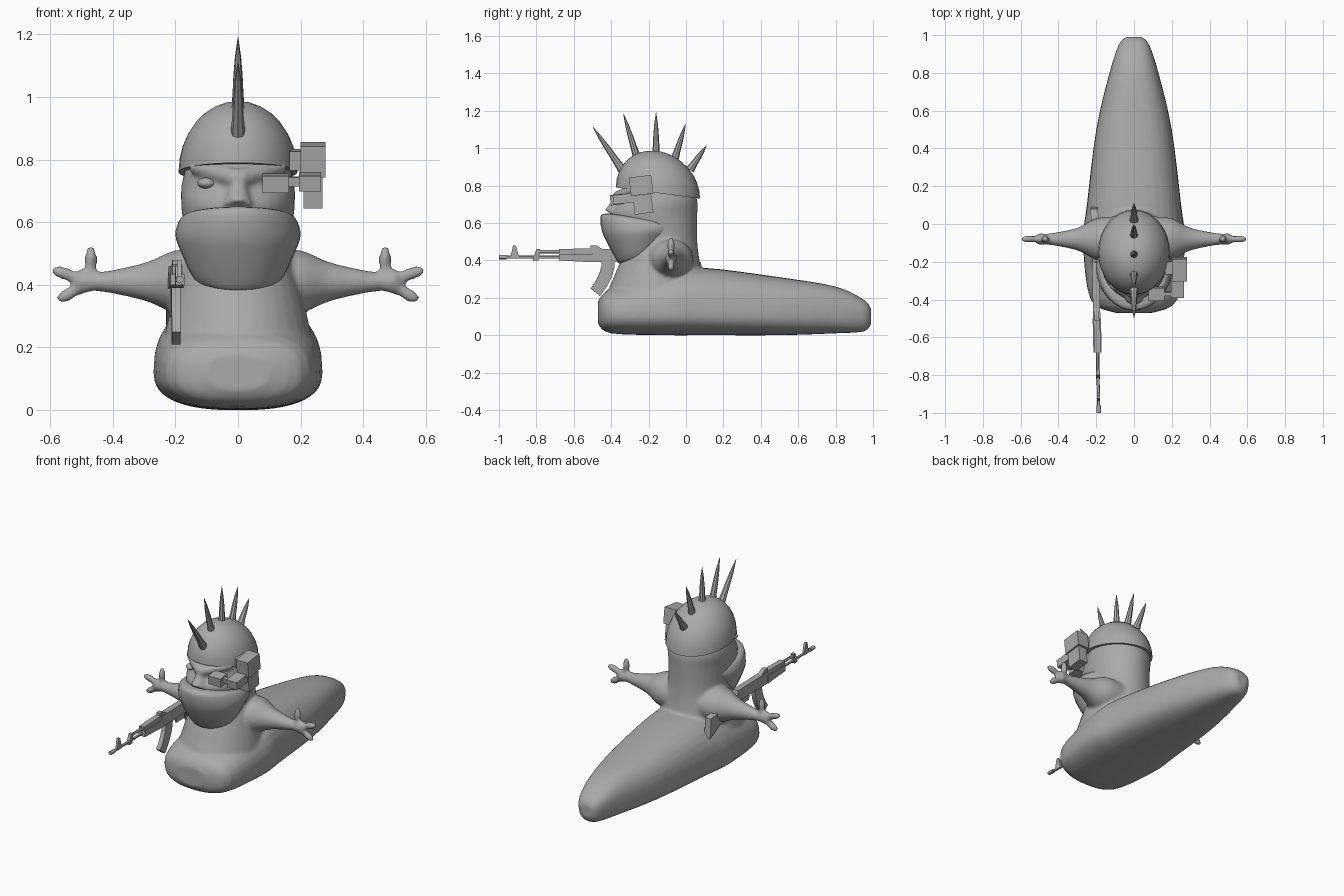
import bpy, bmesh
from math import sin, cos, pi, copysign, radians
from mathutils import Vector, Matrix

cube = bpy.data.objects.get("Cube")
if cube:
    bpy.data.objects.remove(cube, do_unlink=True)

grey = bpy.data.materials.new("plain_grey")
grey.use_nodes = True
grey.diffuse_color = (.4, .4, .4, 1)
grey.node_tree.nodes["Principled BSDF"].inputs["Base Color"].default_value = grey.diffuse_color


def finish(name, bm, smooth_angle):
    bmesh.ops.recalc_face_normals(bm, faces=bm.faces)
    mesh = bpy.data.meshes.new(name)
    bm.to_mesh(mesh)
    bm.free()
    mesh.materials.append(grey)
    part = bpy.data.objects.new(name, mesh)
    bpy.context.collection.objects.link(part)
    bpy.ops.object.select_all(action="DESELECT")
    part.select_set(True)
    bpy.context.view_layer.objects.active = part
    bpy.ops.object.shade_smooth_by_angle(angle=radians(smooth_angle))
    return part


def flow(keys, steps=4):
    # smooth run of values through a few keys
    keys = [Vector(key) for key in keys]
    keys = [keys[0], *keys, keys[-1]]
    for before, start, end, after in zip(keys, keys[1:], keys[2:], keys[3:]):
        leave, arrive = (end - before) / 2, (after - start) / 2
        for step in range(steps):
            t = step / steps
            bend = (start - end) * 2 + leave + arrive
            yield start + leave * t + ((end - start) - leave - bend) * t * t + bend * t ** 3
    yield keys[-1]


def loft(bm, rings):
    rows = [[bm.verts.new(point) for point in ring] for ring in rings]
    count = len(rows[0])
    for row, above in zip(rows, rows[1:]):
        for i in range(count):
            j = (i + 1) % count
            bm.faces.new((row[i], row[j], above[j], above[i]))
    bm.faces.new(rows[0][::-1])
    bm.faces.new(rows[-1])


def circle(count=32, power=1):
    for i in range(count):
        c, s = cos(2 * pi * i / count), sin(2 * pi * i / count)
        yield copysign(abs(c) ** power, c), copysign(abs(s) ** power, s)


def level_ring(z, half, front, back, tilt=0):
    # horizontal section, raised at the front by tilt
    middle, depth = (front + back) / 2, (back - front) / 2
    return [(half * c, middle + depth * s, z - tilt * s) for c, s in circle()]


def slug_ring(y, half, low, top, middle=.12):
    # upright section, widest low down
    return [(half * c, y, middle + s * (top - middle if s > 0 else middle - low))
            for c, s in circle(power=.8)]


def tube(bm, points, radii, sides=12):
    points = [Vector(point) for point in points]
    turn = (points[-1] - points[0]).to_track_quat("Z", "X")
    loft(bm, [[point + turn @ Vector((c * radius, s * radius, 0)) for c, s in circle(sides)]
              for point, radius in zip(points, radii)])


def spread(start, end, count):
    start, end = Vector(start), Vector(end)
    return [start.lerp(end, i / (count - 1)) for i in range(count)]


def box(bm, centre, size):
    place = Matrix.Translation(centre) @ Matrix.Rotation(radians(7), 4, "X")
    bmesh.ops.create_cube(bm, size=1, matrix=place @ Matrix.Diagonal((*size, 1)))


def plate(bm, half, outline):
    # side outline in y and z, given thickness in x
    loft(bm, [[(x, y, z) for y, z in outline] for x in (-half, half)])


# Slug body and tail
bm = bmesh.new()
loft(bm, [slug_ring(*key) for key in flow((
    (-.47, .1, .06, .18), (-.4, .23, .01, .25), (-.1, .27, 0, .34), (.1, .25, 0, .36),
    (.5, .2, 0, .31), (.8, .13, .01, .26), (.95, .08, .02, .19), (.99, .04, .06, .14)))])

# Chest, neck and face
loft(bm, [level_ring(*key) for key in flow((
    (.1, .24, -.43, .1), (.2, .24, -.43, .1), (.35, .21, -.37, .08), (.5, .17, -.32, .06),
    (.64, .18, -.4, .06), (.72, .18, -.36, .06), (.84, .15, -.33, .03)))])

# Nose bridge
tube(bm, spread((0, -.35, .76), (0, -.39, .65), 3), (.03, .03, .05))

for side in (-1, 1):
    # Frowning brow
    tube(bm, spread((0, -.37, .74), (side * .15, -.27, .78), 3), (.03, .03, .02))
    # Arm
    loft(bm, [[(side * x, deep * c - .08, tall * s + .41) for c, s in circle()]
              for x, deep, tall in flow((
                  (.1, .12, .1), (.2, .11, .1), (.3, .06, .06), (.45, .03, .03), (.5, .03, .04), (.53, .01, .02)))])
    # Thumb and fingers with round tips
    for x, z, angle in ((.47, .42, 90), (.5, .42, 17), (.49, .4, -30)):
        reach = Vector((side * cos(radians(angle)), 0, sin(radians(angle)))) / 10
        start = Vector((side * x, -.08, z))
        tube(bm, spread(start, start + reach, 5), (.02, .016, .02, .02, .01))

body = finish("slug_body", bm, 180)
blend = body.modifiers.new("blend", "REMESH")
blend.mode, blend.voxel_size, blend.use_smooth_shade = "VOXEL", .01, True
soften = body.modifiers.new("soften", "SMOOTH")
soften.iterations = 5

# Bulging face scarf
bm = bmesh.new()
loft(bm, [level_ring(*key) for key in flow((
    (.4, .1, -.35, -.15, -.02), (.42, .14, -.37, -.13, -.02), (.5, .18, -.42, -.07, -.01),
    (.56, .2, -.45, -.02, 0), (.61, .185, -.455, 0, .03), (.62, .16, -.4, -.02, .03)))])
finish("face_scarf", bm, 60)

# Cap, a dome with its rim raised at the front
bm = bmesh.new()
loft(bm, [level_ring(.76 + .225 * sin(a), .19 * cos(a), -.155 - .22 * cos(a), -.155 + .23 * cos(a), .03 * cos(a))
          for a in [radians(11 * i) for i in range(9)]][:-1]
     + [level_ring(.985, .01, -.165, -.145)])
finish("cap", bm, 60)

# Fan of spikes over the cap
bm = bmesh.new()
crown = Vector((0, -.16, .62))
for i in range(-2, 3):
    ray = Vector((0, sin(.3 * i), cos(.3 * i)))
    tip = .57 - .03 * i - .008 * i * i
    tube(bm, spread(crown + ray * .32, crown + ray * tip, 5), (.024, .018, .015, .01, .001), 8)
finish("cap_spikes", bm, 40)

# Eye
bm = bmesh.new()
bmesh.ops.create_uvsphere(bm, u_segments=16, v_segments=10, radius=.03, matrix=Matrix.Translation(
    (-.1, -.32, .725)) @ Matrix.Diagonal((1, 1, .6, 1)))
finish("right_eye", bm, 60)

# Eyepiece: housing, battery, mount, side arm, bar and lens
bm = bmesh.new()
for centre, size in (
        ((.24, -.24, .8), (.08, .12, .1)), ((.24, -.23, .7), (.06, .1, .1)), ((.19, -.23, .8), (.05, .07, .06)),
        ((.23, -.33, .73), (.07, .12, .05)), ((.18, -.37, .73), (.06, .02, .03)), ((.12, -.37, .725), (.085, .07, .055))):
    box(bm, centre, size)
finish("eyepiece", bm, 20)

# Rifle barrel, muzzle and gas tube
bm = bmesh.new()
for start, end, z, radius in ((-1, -.96, .417, .012), (-.97, -.6, .417, .008), (-.8, -.6, .447, .009)):
    tube(bm, [(0, start, z), (0, end, z)], (radius, radius))

# Front sight, gas block, handguards, rear sight, receiver, grip, trigger guard and stock
for half, outline in (
        (.007, ((-.94, .41), (-.89, .41), (-.91, .48), (-.925, .48))),
        (.01, ((-.82, .4), (-.79, .4), (-.78, .46), (-.8, .46))),
        (.022, ((-.68, .4), (-.5, .39), (-.5, .435), (-.68, .435))),
        (.017, ((-.68, .437), (-.5, .437), (-.5, .465), (-.68, .46))),
        (.013, ((-.51, .45), (-.43, .45), (-.48, .48), (-.51, .48))),
        (.019, ((-.5, .39), (-.18, .39), (-.2, .46), (-.5, .46))),
        (.014, ((-.25, .39), (-.2, .39), (-.16, .3), (-.2, .29))),
        (.005, ((-.34, .39), (-.25, .39), (-.25, .35), (-.33, .35))),
        (.02, ((-.18, .39), (-.18, .44), (.08, .39), (.09, .27)))):
    plate(bm, half, outline)

# Curved magazine
bends = [i / 5 for i in range(6)]
plate(bm, .014, [(-.45 - .06 * t * t, .4 - .15 * t) for t in bends]
      + [(-.38 - .08 * t * t, .4 - .19 * t) for t in reversed(bends)])
rifle = finish("rifle", bm, 30)
rifle.location.x = -.208
rifle.rotation_euler.z = .022
